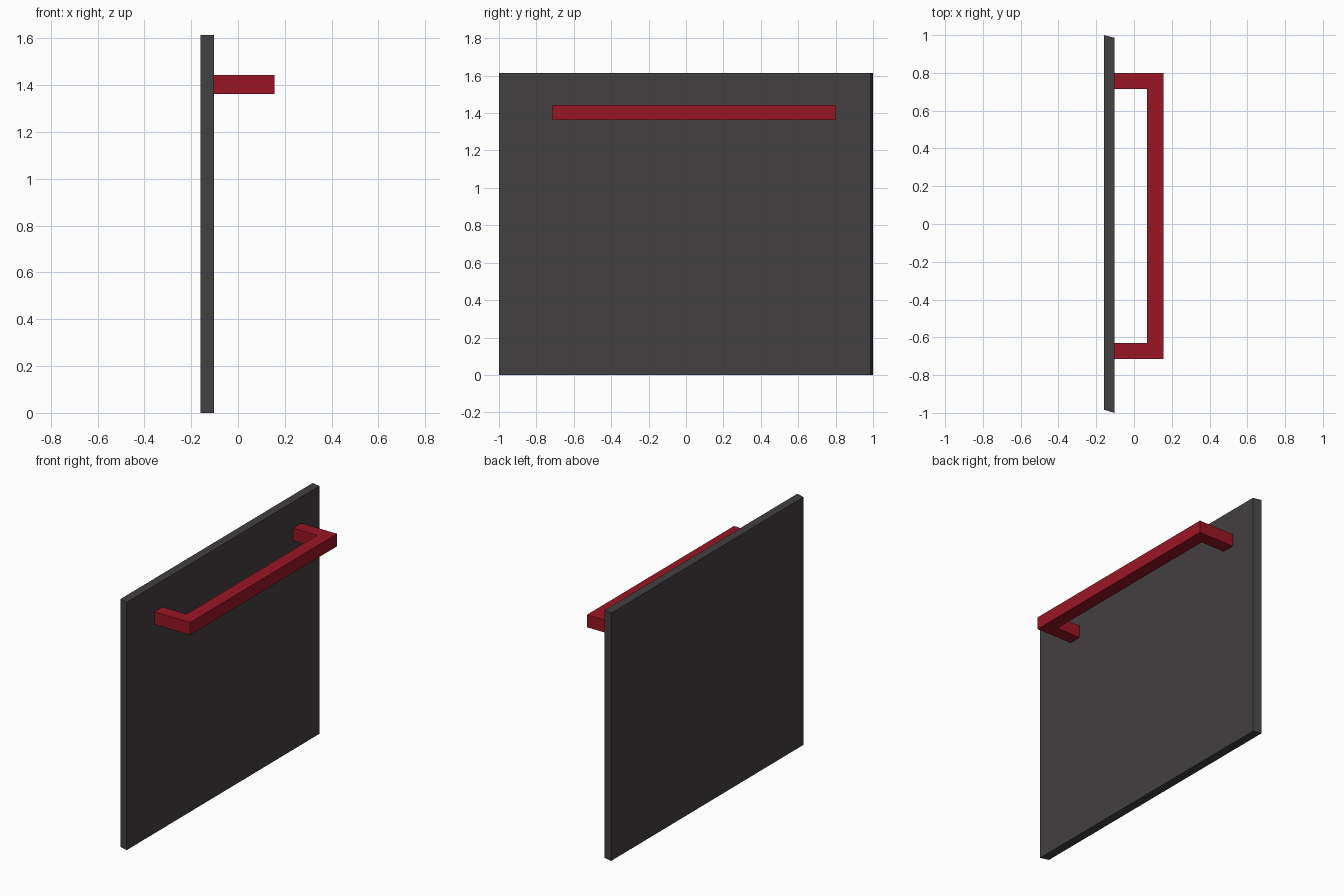
import bpy, bmesh

if "Cube" in bpy.data.objects:
    bpy.data.objects.remove(bpy.data.objects["Cube"])


def material(name, color):
    mat = bpy.data.materials.new(name)
    mat.diffuse_color = (*color, 1)
    mat.use_nodes = True
    mat.node_tree.nodes["Principled BSDF"].inputs["Base Color"].default_value = mat.diffuse_color
    return mat


def extruded(name, outline, z0, z1, mat):
    """Extrude a plan outline (x, y) from z0 up to z1."""
    bm = bmesh.new()
    face = bm.faces.new([bm.verts.new((x, y, z0)) for x, y in outline])
    top = bmesh.ops.extrude_face_region(bm, geom=[face])["geom"]
    for v in top:
        if isinstance(v, bmesh.types.BMVert):
            v.co.z = z1
    bmesh.ops.recalc_face_normals(bm, faces=bm.faces)
    mesh = bpy.data.meshes.new(name)
    bm.to_mesh(mesh)
    bm.free()
    mesh.materials.append(mat)
    obj = bpy.data.objects.new(name, mesh)
    bpy.context.collection.objects.link(obj)
    return obj


dark = material("dark_grey", (0.055, 0.05, 0.052))
red = material("red", (0.32, 0.008, 0.018))

# Door panel with slightly slanted end edges
extruded("door_panel",
         [(-0.16, -0.983), (-0.103, -1.0), (-0.103, 0.986), (-0.16, 1.0)],
         0, 1.615, dark)

# U-shaped pull handle: bar with two legs reaching the panel
wall, out, lo, hi, t = -0.103, 0.155, -0.715, 0.80, 0.085
extruded("pull_handle",
         [(wall, lo), (out, lo), (out, hi), (wall, hi),
          (wall, hi - t), (out - t, hi - t), (out - t, lo + t), (wall, lo + t)],
         1.363, 1.444, red)
